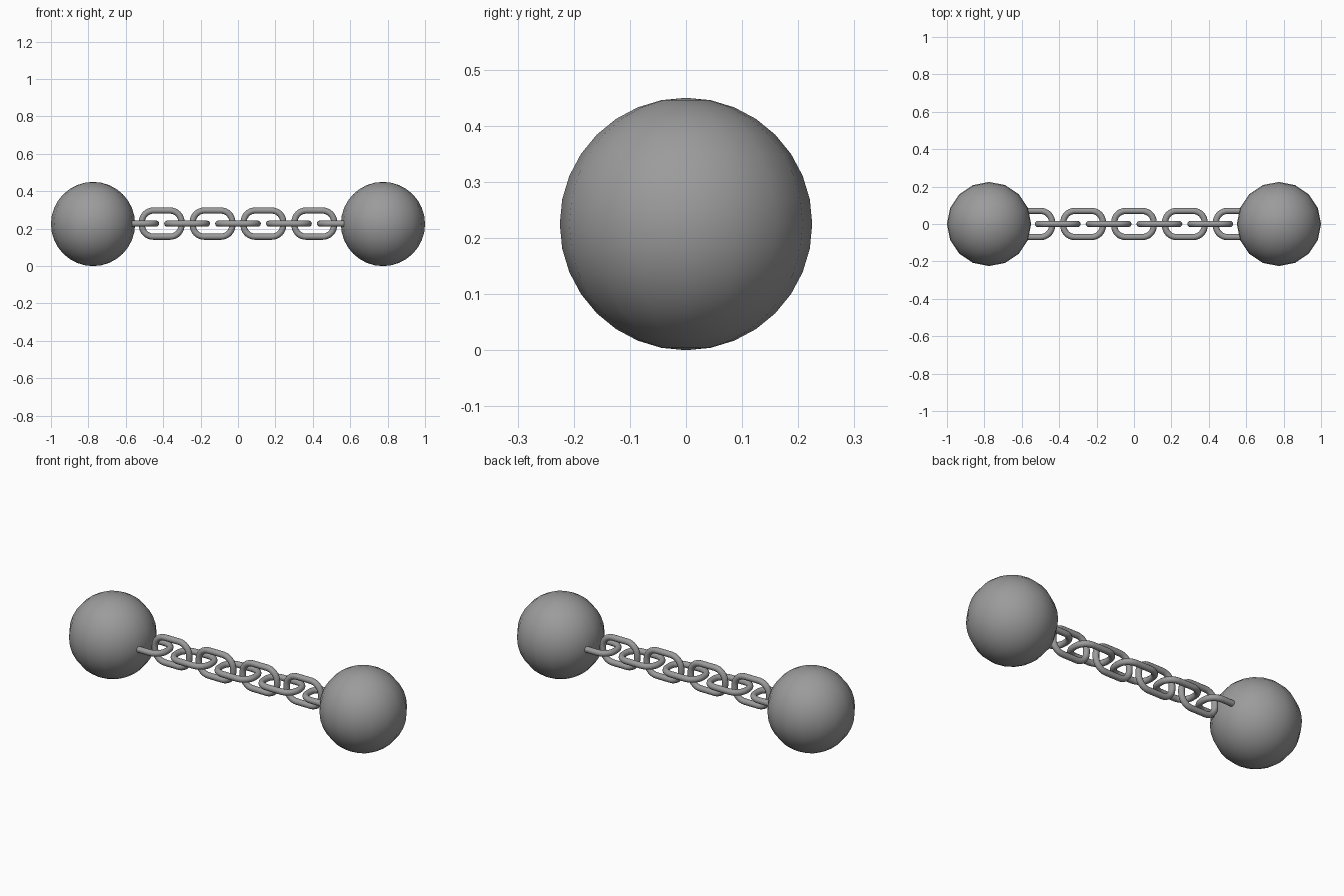
import bpy, bmesh, math
from mathutils import Vector

if "Cube" in bpy.data.objects:
    bpy.data.objects.remove(bpy.data.objects["Cube"])

MID_Z = 0.225
iron = bpy.data.materials.new("iron grey")
iron.diffuse_color = (0.33, 0.33, 0.33, 1)
iron.use_nodes = True
iron.node_tree.nodes["Principled BSDF"].inputs["Base Color"].default_value = iron.diffuse_color


def finish(name, bm, location, tilt=0.0):
    bmesh.ops.recalc_face_normals(bm, faces=bm.faces)
    mesh = bpy.data.meshes.new(name)
    bm.to_mesh(mesh)
    bm.free()
    mesh.materials.append(iron)
    mesh.polygons.foreach_set("use_smooth", [True] * len(mesh.polygons))
    obj = bpy.data.objects.new(name, mesh)
    obj.location = location
    obj.rotation_euler.x = tilt
    bpy.context.collection.objects.link(obj)


def ball(name, x):
    bm = bmesh.new()
    bmesh.ops.create_uvsphere(bm, u_segments=16, v_segments=16, radius=0.225)
    finish(name, bm, (x, 0, MID_Z))


def chain_link(name, x, tilt, half_len=0.106, half_wid=0.070,
               corner=0.062, wire=0.0165, steps=8, sides=12):
    # Rounded loop in the xy plane, swept with a round wire section
    bm = bmesh.new()
    rings = []
    for q, (sx, sy) in enumerate([(1, 1), (-1, 1), (-1, -1), (1, -1)]):
        centre = Vector((sx * (half_len - corner), sy * (half_wid - corner), 0))
        for i in range(steps + 1):
            a = (q + i / steps) * math.pi / 2
            out = Vector((math.cos(a), math.sin(a), 0))
            ring = []
            for j in range(sides):
                t = 2 * math.pi * j / sides
                ring.append(bm.verts.new(centre + out * (corner + wire * math.cos(t))
                                         + Vector((0, 0, wire * math.sin(t)))))
            rings.append(ring)
    for k, ring in enumerate(rings):
        nxt = rings[(k + 1) % len(rings)]
        for j in range(sides):
            n = (j + 1) % sides
            bm.faces.new((ring[j], nxt[j], nxt[n], ring[n]))
    finish(name, bm, (x, 0, MID_Z + 0.002), tilt)


# Heavy balls at both ends
ball("left_ball", -0.775)
ball("right_ball", 0.775)

# Nine links, alternately flat and upright; the end ones sink into the balls
for i in range(9):
    upright = i % 2 == 1
    chain_link(("upright_link_" if upright else "flat_link_") + str(i + 1),
               (i - 4) * 0.136, math.pi / 2 if upright else 0.0)
